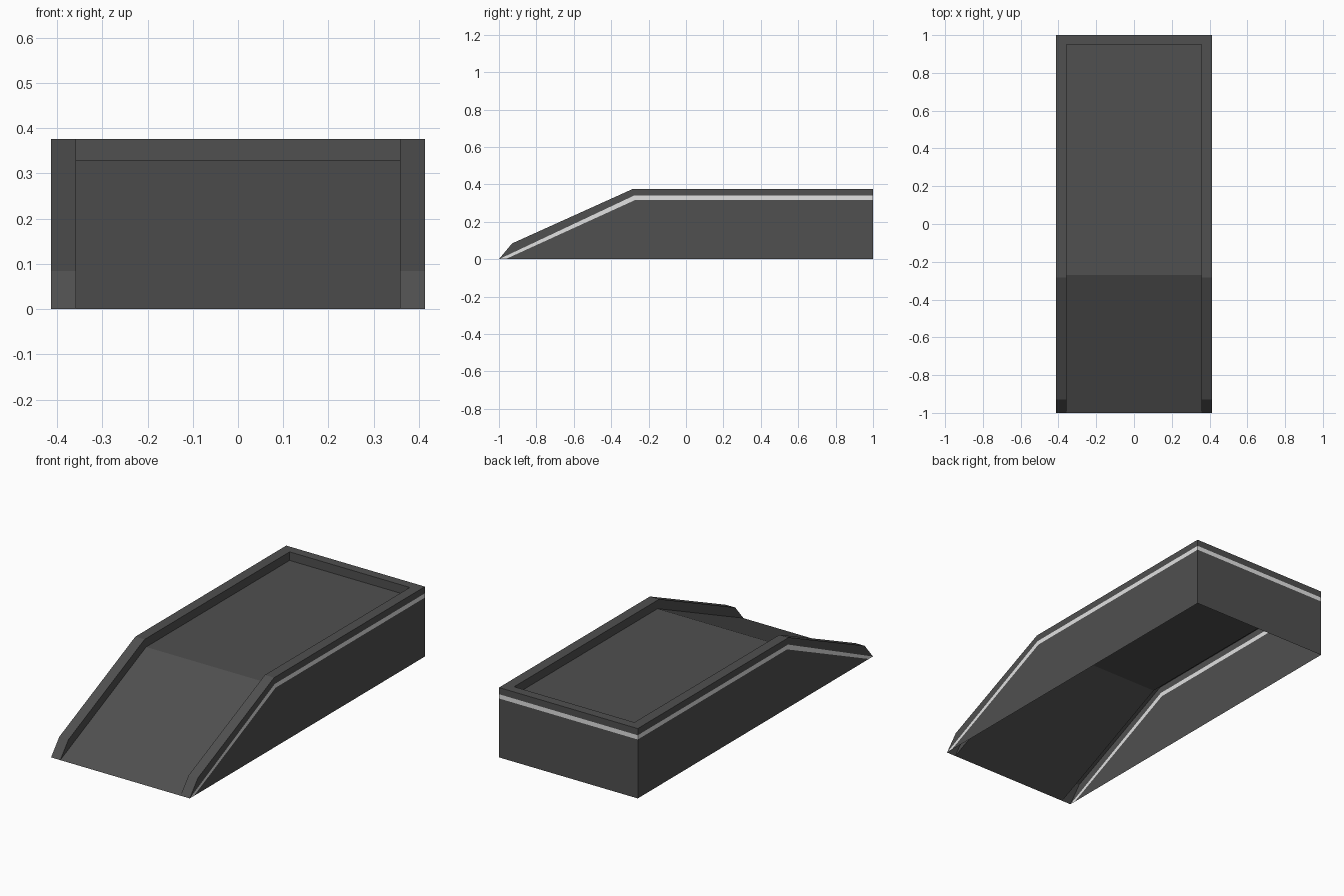
import bpy
import bmesh
from mathutils import Vector

cube = bpy.data.objects.get("Cube")
if cube:
    bpy.data.objects.remove(cube, do_unlink=True)


def material(name, value):
    mat = bpy.data.materials.new(name)
    mat.use_nodes = True
    colour = (value, value, value, 1)
    mat.diffuse_color = colour
    mat.node_tree.nodes["Principled BSDF"].inputs["Base Color"].default_value = colour
    return mat


charcoal = material("charcoal", 0.08)
light_grey = material("light_grey", 0.75)

OUTER, INNER = 0.413, 0.358        # half widths: outer wall, inside of kerb
BACK, INNER_BACK = 1.0, 0.95
TOP, DECK = 0.376, 0.33            # heights: kerb, deck
BAND_TOP, BAND_LOW = 0.34, 0.317   # heights: painted band

# Side profile points as (y, z)
toe, nose, crest = (-1, 0), (-0.93, 0.084), (-0.283, TOP)
deck_bend = (-0.27, DECK)
band_top_bend, band_low_bend = (-0.278, BAND_TOP), (-0.27, BAND_LOW)
band_toe = (-0.965, 0)


def side(x, *points):
    """Polygon lying in a vertical lengthwise plane."""
    return [(x, y, z) for y, z in points]


def strip(x0, x1, a, b):
    """Quad across the width between two profile points."""
    return [(x0, *a), (x1, *a), (x1, *b), (x0, *b)]


def shell(name, mat, *groups):
    """Mirrored sheet part; each group is (facing direction, polygons)."""
    bm = bmesh.new()
    for facing, polygons in groups:
        for polygon in polygons:
            face = bm.faces.new([bm.verts.new(p) for p in polygon])
            face.normal_update()
            if face.normal.dot(Vector(facing)) < 0:
                face.normal_flip()
    bmesh.ops.remove_doubles(bm, verts=bm.verts, dist=0.0001)
    mesh = bpy.data.meshes.new(name)
    bm.to_mesh(mesh)
    bm.free()
    mesh.materials.append(mat)
    obj = bpy.data.objects.new(name, mesh)
    bpy.context.collection.objects.link(obj)
    mirror = obj.modifiers.new("Mirror", "MIRROR")
    mirror.use_clip = True
    return obj


UP, LEFT, RIGHT = (0, 0, 1), (1, 0, 0), (-1, 0, 0)
FRONT, REAR = (0, -1, 0), (0, 1, 0)

# Sloped ramp and level deck
shell("ramp_deck", charcoal, (UP, [
    strip(0, INNER, toe, deck_bend),
    strip(0, INNER, deck_bend, (INNER_BACK, DECK)),
]))

# Raised kerb: top surfaces and inner faces
shell("kerb", charcoal,
      (UP, [
          strip(INNER, OUTER, toe, nose),
          strip(INNER, OUTER, nose, crest),
          strip(INNER, OUTER, crest, (INNER_BACK, TOP)),
          strip(INNER, OUTER, (INNER_BACK, TOP), (BACK, TOP)),
          strip(0, INNER, (INNER_BACK, TOP), (BACK, TOP)),
      ]),
      (RIGHT, [
          side(INNER, toe, nose, crest, deck_bend),
          side(INNER, crest, (INNER_BACK, TOP), (INNER_BACK, DECK), deck_bend),
      ]),
      (FRONT, [strip(0, INNER, (INNER_BACK, DECK), (INNER_BACK, TOP))]))

# Outer walls above and below the painted band
shell("outer_walls", charcoal,
      (LEFT, [
          side(OUTER, toe, nose, crest, band_top_bend),
          side(OUTER, crest, (BACK, TOP), (BACK, BAND_TOP), band_top_bend),
          side(OUTER, band_toe, band_low_bend, (band_low_bend[0], 0)),
          side(OUTER, band_low_bend, (BACK, BAND_LOW), (BACK, 0),
               (band_low_bend[0], 0)),
      ]),
      (REAR, [
          strip(0, OUTER, (BACK, BAND_TOP), (BACK, TOP)),
          strip(0, OUTER, (BACK, 0), (BACK, BAND_LOW)),
      ]))

# Painted band along the sides and back
shell("painted_band", light_grey,
      (LEFT, [
          side(OUTER, toe, band_top_bend, band_low_bend, band_toe),
          side(OUTER, band_top_bend, (BACK, BAND_TOP), (BACK, BAND_LOW),
               band_low_bend),
      ]),
      (REAR, [strip(0, OUTER, (BACK, BAND_LOW), (BACK, BAND_TOP))]))
